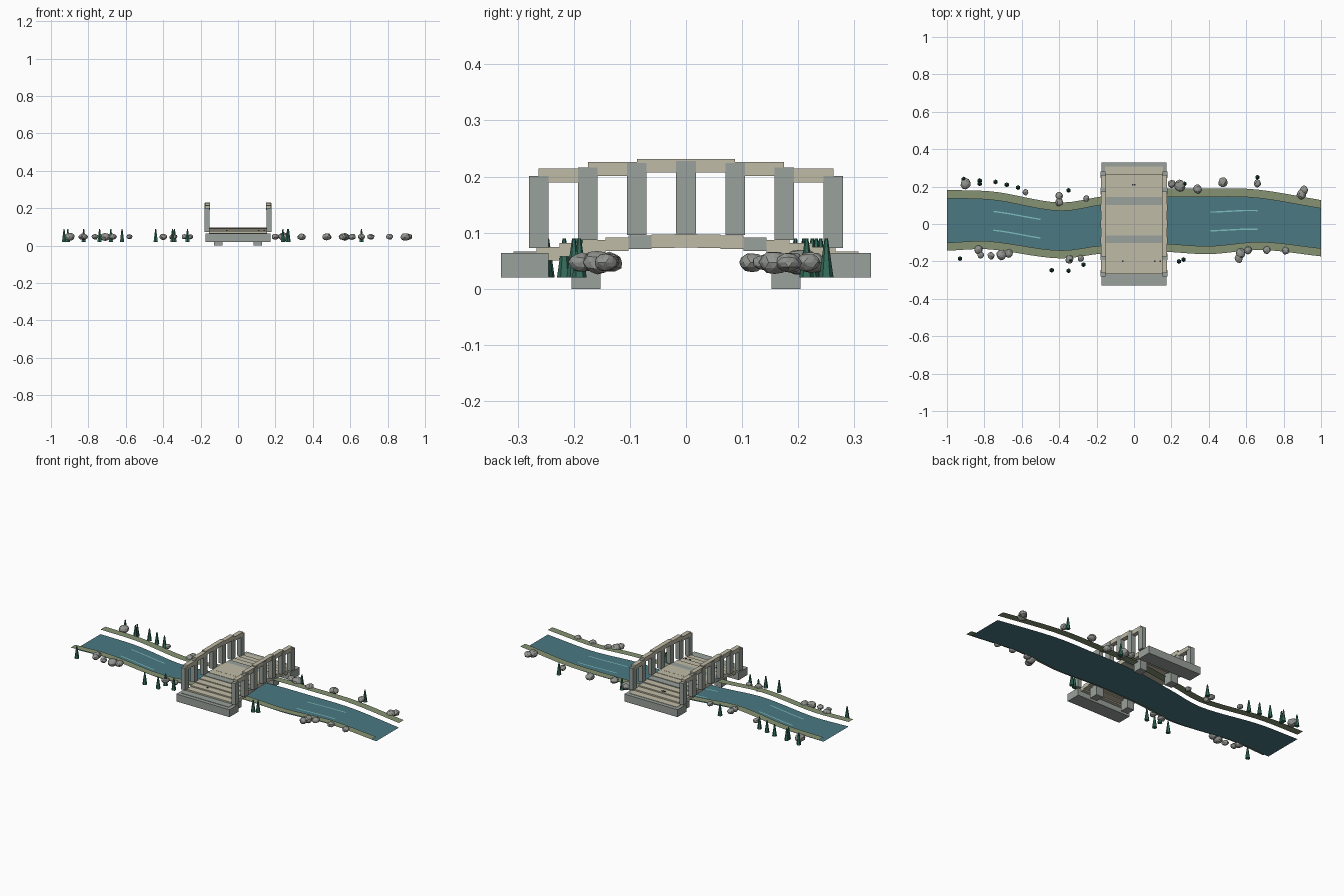
import bpy, bmesh, math, random
from mathutils import Vector, Matrix

if "Cube" in bpy.data.objects:
    bpy.data.objects.remove(bpy.data.objects["Cube"])

random.seed(4)


def material(name, rgb):
    m = bpy.data.materials.new(name)
    m.diffuse_color = (*rgb, 1)
    m.use_nodes = True
    m.node_tree.nodes["Principled BSDF"].inputs["Base Color"].default_value = m.diffuse_color
    return m


STONE = material("stone_grey", (0.32, 0.355, 0.325))
WOOD = material("pale_wood", (0.53, 0.50, 0.385))
WATER = material("river_teal", (0.07, 0.19, 0.225))
BANK = material("moss_green", (0.235, 0.29, 0.17))
RIPPLE = material("ripple_aqua", (0.20, 0.52, 0.52))
ROCK = material("rock_grey", (0.29, 0.30, 0.28))
LEAF = material("pine_green", (0.035, 0.15, 0.105))
DARK = material("nail_dark", (0.03, 0.03, 0.03))


def finish(bm, name, mat):
    bmesh.ops.recalc_face_normals(bm, faces=bm.faces)
    me = bpy.data.meshes.new(name)
    bm.to_mesh(me)
    bm.free()
    me.materials.append(mat)
    ob = bpy.data.objects.new(name, me)
    bpy.context.collection.objects.link(ob)
    return ob


def box(name, mat, x0, x1, y0, y1, z0, z1):
    bm = bmesh.new()
    c = Vector((x0 + x1, y0 + y1, z0 + z1)) / 2
    m = Matrix.Translation(c) @ Matrix.Diagonal((x1 - x0, y1 - y0, z1 - z0, 1))
    bmesh.ops.create_cube(bm, size=1, matrix=m)
    return finish(bm, name, mat)


# River edge curves, smoothly interpolated between a few stations
NORTH = [(-1, .137), (-.75, .128), (-.4, .07), (-.17, .103), (.1, .14), (.4, .145), (.65, .14), (1, .083)]
SOUTH = [(-1, -.10), (-.78, -.092), (-.4, -.141), (-.17, -.115), (.12, -.104), (.4, -.118), (.68, -.096), (1, -.13)]


def edge(pts, x):
    n = len(pts)
    i = max(k for k in range(n - 1) if pts[k][0] <= x + 1e-6)

    def slope(k):
        a, b = pts[max(k - 1, 0)], pts[min(k + 1, n - 1)]
        return (b[1] - a[1]) / (b[0] - a[0])
    h = pts[i + 1][0] - pts[i][0]
    t = (x - pts[i][0]) / h
    return ((2*t**3 - 3*t**2 + 1) * pts[i][1] + (t**3 - 2*t**2 + t) * h * slope(i)
            + (3*t**2 - 2*t**3) * pts[i + 1][1] + (t**3 - t**2) * h * slope(i + 1))


def north(x):
    return edge(NORTH, x)


def south(x):
    return edge(SOUTH, x)


def strip(name, mat, low, high, z, x0=-1.0, x1=1.0, n=36):
    bm = bmesh.new()
    rows = []
    for i in range(n + 1):
        x = x0 + (x1 - x0) * i / n
        rows.append((bm.verts.new((x, low(x), z)), bm.verts.new((x, high(x), z))))
    for a, b in zip(rows, rows[1:]):
        bm.faces.new((a[0], b[0], b[1], a[1]))
    ob = finish(bm, name, mat)
    if ob.data.polygons[0].normal.z < 0:
        ob.data.flip_normals()
    return ob


# Water sheet with raised banks either side
strip("water", WATER, south, north, 0.021)
strip("bank_north", BANK, north, lambda x: north(x) + 0.045, 0.048)
strip("bank_south", BANK, lambda x: south(x) - 0.043, south, 0.048)

# Ripple lines in three pairs along the river
for x0 in (-0.75, -0.168, 0.41):
    for off in (0.05, -0.05):
        def mid(x, off=off):
            return (north(x) + south(x)) / 2 + off
        strip("ripple", RIPPLE, lambda x: mid(x) - 0.0035, lambda x: mid(x) + 0.0035, 0.0235, x0, x0 + 0.25, 6)


# Bridge arch: height drop with distance from the crown
def drop(y):
    return 0.027 * (abs(y) / 0.2665) ** 2


# Abutments and pier feet
for s in (-1, 1):
    y0, y1 = sorted((s * 0.245, s * 0.33))
    box("abutment", STONE, -0.175, 0.175, y0, y1, 0.02, 0.064)
    for px in (-0.105, 0.105):
        box("pier", STONE, px - 0.023, px + 0.023, s * 0.178 - 0.026, s * 0.178 + 0.026, 0, 0.068)

# Deck planks, every fifth one stone grey
for k in range(-7, 8):
    y = k * 0.041
    top = 0.0975 - drop(y)
    mat = STONE if k in (-7, -2, 3) else WOOD
    box("deck_plank", mat, -0.155, 0.155, y - 0.0205, y + 0.0205, top - 0.024, top)

# Posts and stepped handrails on both sides
for s in (-1, 1):
    for i in range(-3, 4):
        y = i * 0.0875
        base = 0.0985 - drop(y)
        x0, x1 = sorted((s * 0.152, s * 0.178))
        box("rail_post", STONE, x0, x1, y - 0.0175, y + 0.0175, base, base + 0.129)
    for i in range(-3, 3):
        ya, yb = i * 0.0875, (i + 1) * 0.0875
        z = 0.2205 - (drop(ya) + drop(yb)) / 2
        x0, x1 = sorted((s * 0.150, s * 0.176))
        box("handrail", WOOD, x0, x1, ya, yb, z - 0.012, z + 0.0125)

# Dark nail heads on the planks
for x, k in ((-0.008, 5), (0.005, 5), (0.112, -5), (0.14, -5), (-0.06, -5)):
    y = k * 0.041 + 0.006
    z = 0.0975 - drop(k * 0.041)
    box("nail", DARK, x - 0.004, x + 0.004, y - 0.004, y + 0.004, z, z + 0.003)

# Rocks along the banks: x, y, radius
ROCKS = [(-.9, .215, .027), (-.58, .17, .016), (-.4, .118, .021), (-.4, .15, .019), (-.255, .137, .016),
         (.245, .205, .029), (.2, .215, .02), (.34, .187, .022), (.475, .223, .024), (.66, .217, .019),
         (.895, .158, .025), (.91, .182, .021), (-.83, -.137, .022), (-.82, -.165, .018), (-.765, -.17, .018),
         (-.71, -.165, .026), (-.67, -.158, .021), (-.345, -.19, .021), (-.285, -.184, .017),
         (.56, -.185, .021), (.57, -.158, .025), (.61, -.14, .02), (.71, -.14, .019), (.81, -.143, .019)]
for x, y, r in ROCKS:
    bm = bmesh.new()
    bmesh.ops.create_icosphere(bm, subdivisions=2, radius=r)
    for v in bm.verts:
        v.co *= random.uniform(0.92, 1.1)
    turn = Matrix.Rotation(random.uniform(0, math.tau), 4, 'Z')
    m = Matrix.Translation((x, y, 0.047)) @ Matrix.Diagonal((1, 1.1, 0.8, 1)) @ turn
    bmesh.ops.transform(bm, matrix=m, verts=bm.verts)
    finish(bm, "rock", ROCK)

# Slender pines
PINES = [(-.91, .24), (-.93, -.185), (-.825, .232), (-.825, .215), (-.74, .225), (-.68, .21), (-.62, .195),
         (-.35, .18), (-.44, -.247), (-.27, -.217), (-.35, -.25), (-.34, -.195), (.24, -.2), (.265, -.19),
         (.27, .215), (.66, .25)]
for x, y in PINES:
    bm = bmesh.new()
    bmesh.ops.create_cone(bm, cap_ends=True, segments=6, radius1=0.013, radius2=0.003, depth=0.07,
                          matrix=Matrix.Translation((x, y, 0.055)))
    finish(bm, "pine", LEAF)
